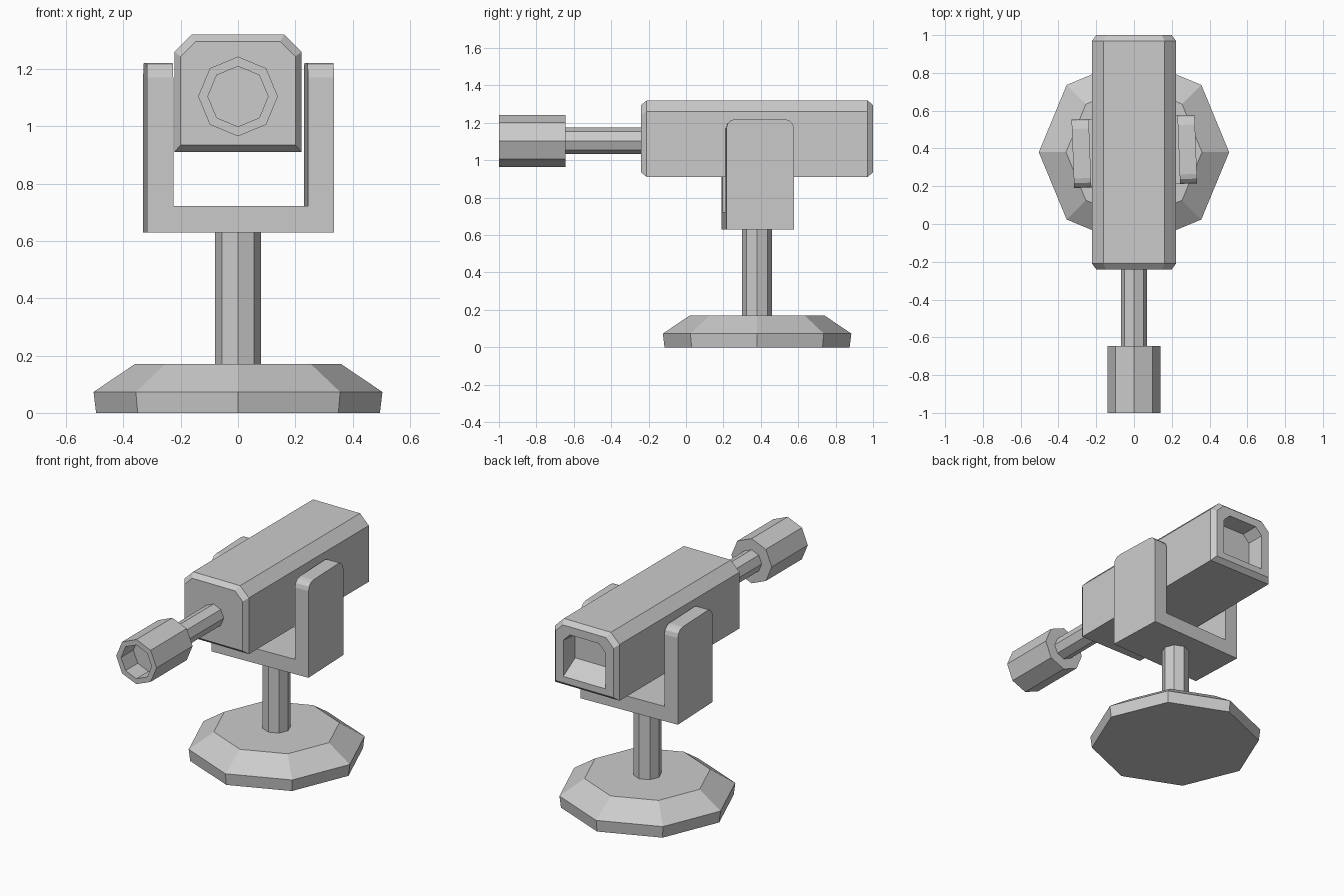
import bpy, bmesh, math

if "Cube" in bpy.data.objects:
    bpy.data.objects.remove(bpy.data.objects["Cube"])

def finish(name, bm):
    bmesh.ops.recalc_face_normals(bm, faces=bm.faces)
    me = bpy.data.meshes.new(name)
    bm.to_mesh(me)
    bm.free()
    ob = bpy.data.objects.new(name, me)
    bpy.context.collection.objects.link(ob)
    return ob

def loft(name, rings):
    """Skin a chain of equal-length point rings and cap both ends."""
    bm = bmesh.new()
    loops = [[bm.verts.new(p) for p in r] for r in rings]
    n = len(loops[0])
    for a, b in zip(loops, loops[1:]):
        for i in range(n):
            j = (i + 1) % n
            bm.faces.new((a[i], a[j], b[j], b[i]))
    bm.faces.new(loops[0])
    bm.faces.new(loops[-1])
    return finish(name, bm)

def octagon(r):
    return [(r * math.cos(i * math.pi / 4), r * math.sin(i * math.pi / 4)) for i in range(8)]

def flat_ring(r, z):
    return [(x, y + 0.38, z) for x, y in octagon(r)]

def barrel_ring(r, y):
    return [(x, y, z + 1.104) for x, z in octagon(r)]

def body_ring(y, w, bottom, top, c):
    pts = [(-w, bottom), (w, bottom), (w, top - c), (w - c, top), (c - w, top), (-w, top - c)]
    return [(x, y, z) for x, z in pts]

# Stand
loft("base", [flat_ring(0.495, 0), flat_ring(0.504, 0.073), flat_ring(0.36, 0.17)])
loft("post", [flat_ring(0.08, 0.15), flat_ring(0.08, 0.65)])

# U-shaped cradle, turned slightly, with rounded arm tops
prof = [(-.326, .63), (.326, .63), (.326, 1.22), (.235, 1.22),
        (.235, .722), (-.235, .722), (-.235, 1.22), (-.326, 1.22)]
bm = bmesh.new()
face = bm.faces.new([bm.verts.new((x, -0.181, z)) for x, z in prof])
ext = bmesh.ops.extrude_face_region(bm, geom=[face])
bmesh.ops.translate(bm, vec=(0, 0.362, 0),
                    verts=[g for g in ext["geom"] if isinstance(g, bmesh.types.BMVert)])
tops = [e for e in bm.edges if all(v.co.z > 1.2 for v in e.verts)
        and abs(e.verts[0].co.y - e.verts[1].co.y) < 1e-4]
bmesh.ops.bevel(bm, geom=tops, offset=0.05, segments=3, profile=0.5, affect='EDGES')
cradle = finish("cradle", bm)
cradle.location = (0.002, 0.384, 0)
cradle.rotation_euler.z = math.radians(2.2)

# Housing with chamfered ends and a recess in the rear
loft("housing", [
    body_ring(-0.24, 0.2, 0.935, 1.295, 0.052),
    body_ring(-0.21, 0.222, 0.91, 1.32, 0.06),
    body_ring(0.97, 0.222, 0.91, 1.32, 0.06),
    body_ring(1.0, 0.2, 0.935, 1.295, 0.052),
    body_ring(1.0, 0.145, 0.975, 1.245, 0.045),
    body_ring(0.89, 0.14, 1.05, 1.24, 0.045)])

# Barrel and hollow muzzle
loft("barrel", [barrel_ring(0.07, -0.66), barrel_ring(0.07, -0.22)])
loft("muzzle", [
    barrel_ring(0.139, -0.645), barrel_ring(0.139, -1.0),
    barrel_ring(0.105, -1.0), barrel_ring(0.105, -0.88)])

# The muzzle's rear face closes against the barrel
